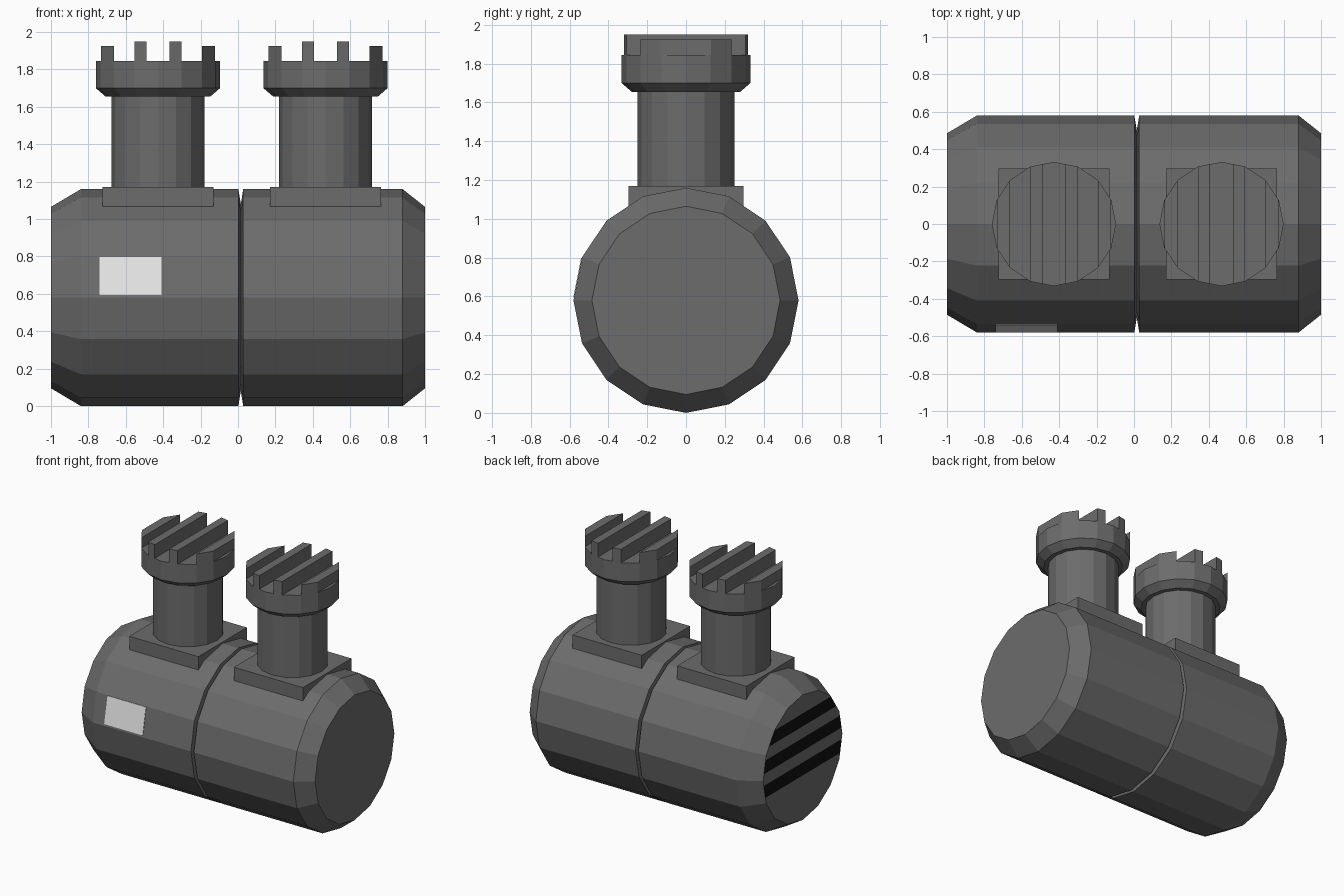
import bpy, bmesh
from math import cos, sin, tau
from mathutils import Vector

cube = bpy.data.objects.get("Cube")
if cube:
    bpy.data.objects.remove(cube, do_unlink=True)


def material(name, value):
    m = bpy.data.materials.new(name)
    m.use_nodes = True
    col = (value, value, value, 1)
    m.diffuse_color = col
    m.node_tree.nodes["Principled BSDF"].inputs["Base Color"].default_value = col
    return m


GREY = material("dark grey", 0.15)
BLACK = material("black", 0.005)
WHITE = material("label white", 0.8)
SIDES = 16


def finish(name, bm, *mats):
    bmesh.ops.recalc_face_normals(bm, faces=bm.faces)
    me = bpy.data.meshes.new(name)
    bm.to_mesh(me)
    bm.free()
    for m in mats:
        me.materials.append(m)
    ob = bpy.data.objects.new(name, me)
    bpy.context.collection.objects.link(ob)
    return ob


def lathe(profile, place):
    """Revolve (height, radius) pairs; place maps (height, u, v) to a point."""
    bm = bmesh.new()
    rings = []
    for h, r in profile:
        angles = [tau * i / SIDES for i in range(SIDES)]
        rings.append([bm.verts.new(place(h, r * cos(a), r * sin(a))) for a in angles])
    for low, high in zip(rings, rings[1:]):
        for i in range(SIDES):
            j = (i + 1) % SIDES
            bm.faces.new((low[i], low[j], high[j], high[i]))
    bm.faces.new(rings[0])
    bm.faces.new(rings[-1])
    return bm


def prism(name, outline, offset, mat):
    """Extrude a flat outline along an offset vector."""
    bm = bmesh.new()
    face = bm.faces.new([bm.verts.new(p) for p in outline])
    new = bmesh.ops.extrude_face_region(bm, geom=[face])["geom"]
    verts = [g for g in new if isinstance(g, bmesh.types.BMVert)]
    bmesh.ops.translate(bm, verts=verts, vec=offset)
    return finish(name, bm, mat)


# Tank: lying drum with chamfered ends and a seam groove
R, MID = 0.58, 0.58
tank = lathe([(-1, 0.485), (-0.84, R), (0.002, R), (0.015, 0.5),
              (0.028, R), (0.88, R), (1, 0.485)],
             lambda h, u, v: (h, u, MID + v))

# Black bands cut into the right end cap
bands = [(0.44, 0.54), (0.63, 0.73), (0.82, 0.92)]
for z in [z for band in bands for z in band]:
    cap = [f for f in tank.faces if all(v.co.x < -0.999 for v in f.verts)]
    geom = set(cap)
    for f in cap:
        geom.update(f.edges, f.verts)
    bmesh.ops.bisect_plane(tank, geom=list(geom), plane_co=(0, 0, z), plane_no=(0, 0, 1))
for f in tank.faces:
    if all(v.co.x < -0.999 for v in f.verts):
        z = f.calc_center_median().z
        f.material_index = int(any(a < z < b for a, b in bands))
finish("tank", tank, GREY, BLACK)

# Label plate lying on the front facet above the middle
step = tau / SIDES
low = Vector((0, -R, MID))
high = Vector((0, -R * cos(step), MID + R * sin(step)))
a, b = low.lerp(high, 0.06), low.lerp(high, 0.98)
left, right = Vector((-0.41, 0, 0)), Vector((-0.74, 0, 0))
prism("label_plate", [a + right, a + left, b + left, b + right],
      Vector((0, -cos(step / 2), sin(step / 2))) * 0.004, WHITE)


def half_chord(x, r):
    """Half length of the cap polygon at distance x from its centre."""
    pts = [(r * cos(i * step), r * sin(i * step)) for i in range(SIDES // 4 + 1)]
    for (x0, y0), (x1, y1) in zip(pts, pts[1:]):
        if x1 <= x <= x0:
            return y0 + (y1 - y0) * (x0 - x) / (x0 - x1)


# Two towers, each with a square base, a collared column and four ribs
CAP, DECK, TOP = 0.332, 1.17, 1.845
for side, cx in (("right", -0.428), ("left", 0.468)):
    s = 0.296
    prism(side + "_base",
          [(cx - s, -s, 1.066), (cx + s, -s, 1.066), (cx + s, s, 1.066), (cx - s, s, 1.066)],
          (0, 0, DECK - 1.066), GREY)
    column = lathe([(DECK, 0.249), (1.655, 0.249), (1.655, 0.28), (1.70, CAP), (TOP, CAP)],
                   lambda h, u, v: (cx + u, v, h))
    finish(side + "_column", column, GREY)
    for x0, x1, top, kind in ((0.062, 0.126, 1.95, "inner"), (0.235, 0.305, 1.925, "outer")):
        y0, y1 = half_chord(x0, CAP), half_chord(x1, CAP)
        for sign in (-1, 1):
            outline = [(cx + sign * x, y, TOP) for x, y in
                       ((x0, -y0), (x1, -y1), (x1, y1), (x0, y0))]
            prism(f"{side}_{kind}_rib", outline, (0, 0, top - TOP), GREY)
